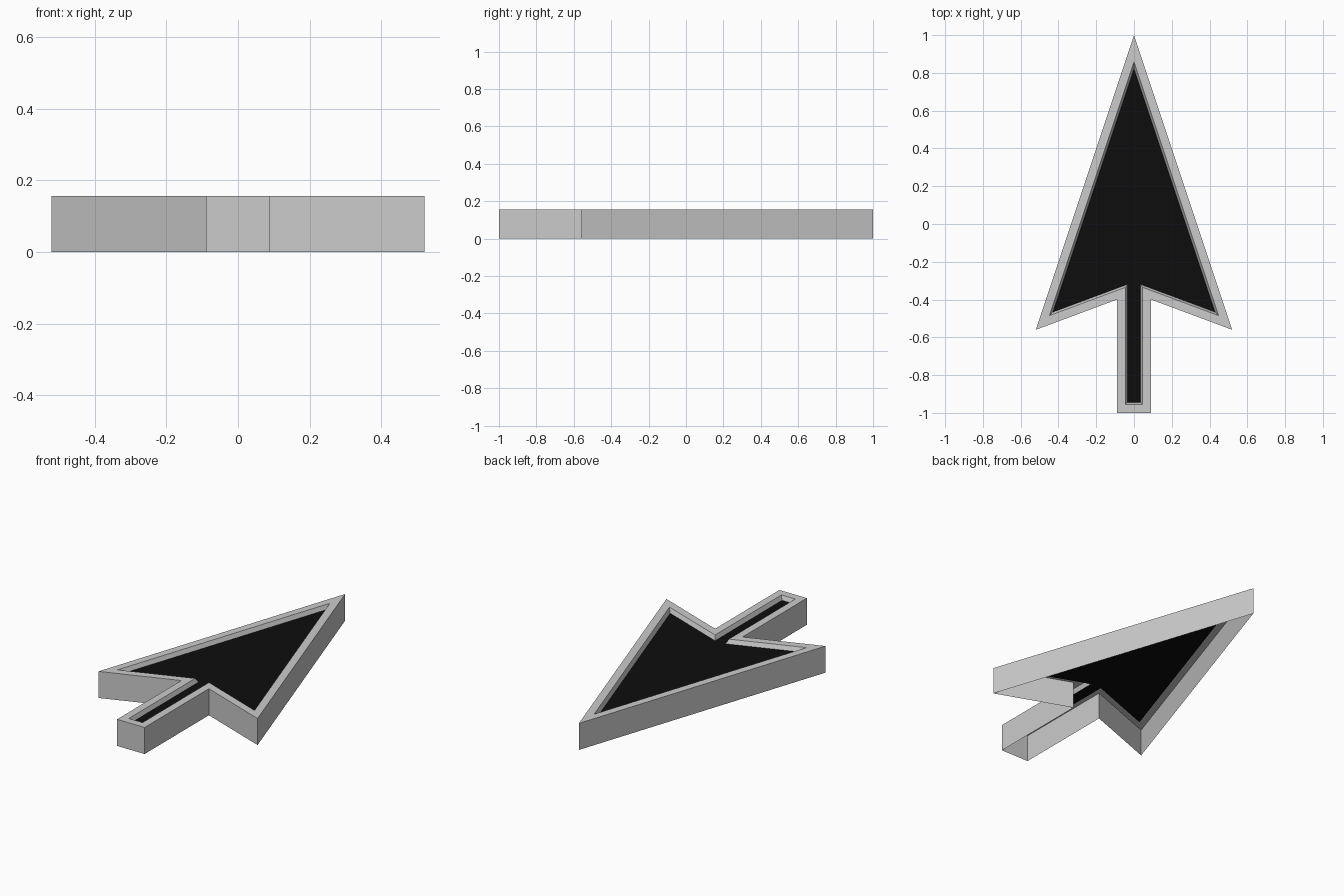
import bpy
from mathutils import Vector

if "Cube" in bpy.data.objects:
    bpy.data.objects.remove(bpy.data.objects["Cube"])

HEIGHT = 0.157
FLOOR = HEIGHT - 0.025

# Right half of the arrow outline, stem end up to the tip, then mirrored
half = [(0.09, -1.0), (0.09, -0.40), (0.52, -0.56)]
outline = [Vector(p) for p in half] + [Vector((0, 1))]
outline += [Vector((-x, y)) for x, y in reversed(half)]


def material(name, value):
    m = bpy.data.materials.new(name)
    m.diffuse_color = (value, value, value, 1)
    m.use_nodes = True
    m.node_tree.nodes["Principled BSDF"].inputs["Base Color"].default_value = m.diffuse_color
    return m


def inset(points, d):
    """Offset a counter-clockwise outline inwards with mitred corners."""
    result = []
    n = len(points)
    for i, p in enumerate(points):
        e1 = (p - points[i - 1]).normalized()
        e2 = (points[(i + 1) % n] - p).normalized()
        n1, n2 = Vector((-e1.y, e1.x)), Vector((-e2.y, e2.x))
        result.append(p + (n1 + n2) * d / (1 + n1.dot(n2)))
    return result


def add_object(name, verts, faces, mat):
    mesh = bpy.data.meshes.new(name)
    mesh.from_pydata(verts, [], faces)
    mesh.materials.append(mat)
    mesh.update()
    obj = bpy.data.objects.new(name, mesh)
    bpy.context.collection.objects.link(obj)
    return obj


grey = material("light grey", 0.60)
black = material("black", 0.004)

# Open-bottomed frame: outer wall, flat rim, sloping inner lip
rings = [(0.0, 0.0), (0.0, HEIGHT), (0.045, HEIGHT), (0.056, FLOOR)]
n = len(outline)
verts = [(p.x, p.y, z) for d, z in rings for p in inset(outline, d)]
faces = []
for r in range(len(rings) - 1):
    for i in range(n):
        j = (i + 1) % n
        faces.append((r * n + i, r * n + j, (r + 1) * n + j, (r + 1) * n + i))
add_object("arrow_frame", verts, faces, grey)

# Recessed black panel, seen from above and below
panel = [(p.x, p.y, FLOOR) for p in inset(outline, 0.056)]
add_object("arrow_panel", panel, [tuple(range(n))], black)
